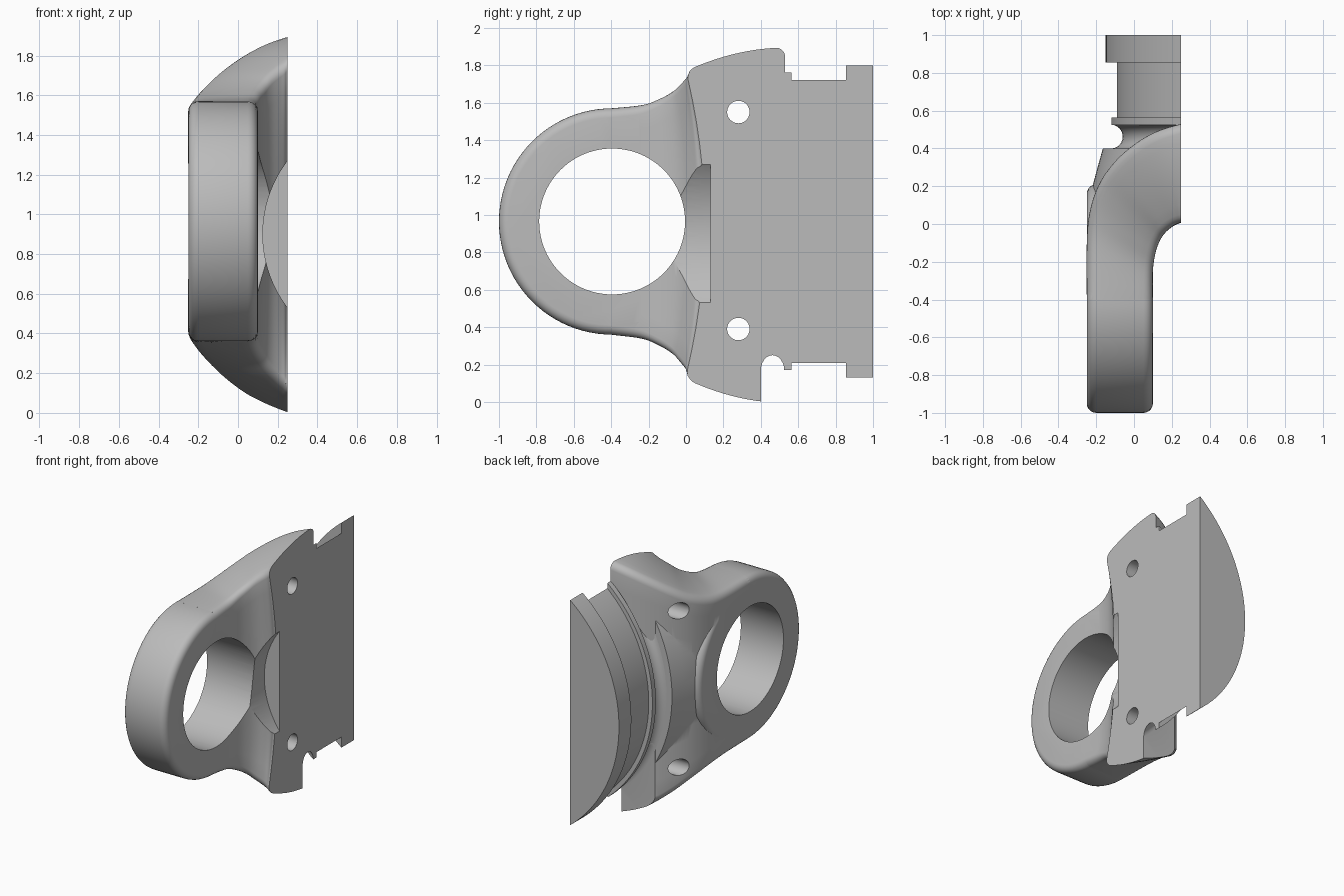
import bpy, bmesh, math
from mathutils import Vector

if "Cube" in bpy.data.objects:
    bpy.data.objects.remove(bpy.data.objects["Cube"], do_unlink=True)

grey = bpy.data.materials.new("plain grey")
grey.use_nodes = True
GREY = (0.5, 0.5, 0.5, 1)
grey.diffuse_color = GREY
grey.node_tree.nodes["Principled BSDF"].inputs["Base Color"].default_value = GREY

AXIS_X, AXIS_Z = 0.92, 0.965    # axis of the round plug, along y
RING_Y, RING_Z = -0.395, 0.965  # centre of the eye, along x
FACE_X = 0.25                   # flat mounting face


def finish(name, bm):
    bmesh.ops.recalc_face_normals(bm, faces=bm.faces)
    me = bpy.data.meshes.new(name)
    bm.to_mesh(me)
    bm.free()
    me.materials.append(grey)
    ob = bpy.data.objects.new(name, me)
    bpy.context.collection.objects.link(ob)
    return ob


def skin(name, rings, closed=False):
    """Join rings of points; cap the ends unless the rings close on themselves."""
    bm = bmesh.new()
    vs = [[bm.verts.new(p) for p in r] for r in rings]
    n = len(vs[0])
    pairs = list(zip(vs, vs[1:])) + ([(vs[-1], vs[0])] if closed else [])
    for a, b in pairs:
        for j in range(n):
            k = (j + 1) % n
            bm.faces.new((a[j], a[k], b[k], b[j]))
    if not closed:
        bm.faces.new(vs[0])
        bm.faces.new(vs[-1])
    return finish(name, bm)


def turned(name, profile, closed=False, seg=160):
    """Turn a (y, radius) profile round the plug axis."""
    ang = [2 * math.pi * (i + 0.5) / seg for i in range(seg)]
    return skin(name, [[(AXIS_X + r * math.cos(a), y, AXIS_Z + r * math.sin(a)) for a in ang]
                       for y, r in profile], closed)


def rod_x(name, y, z, r, x0, x1, edge=0.0, seg=96):
    """Cylinder along x with optional rounded rims."""
    prof = [(x0, r), (x1, r)]
    if edge:
        arc = [(edge * (1 - math.cos(i * math.pi / 10)), r - edge * (1 - math.sin(i * math.pi / 10)))
               for i in range(6)]
        prof = [(x0 + a, q) for a, q in arc] + [(x1 - a, q) for a, q in reversed(arc)]
    ang = [2 * math.pi * i / seg for i in range(seg)]
    return skin(name, [[(x, y + q * math.cos(a), z + q * math.sin(a)) for a in ang] for x, q in prof])


def block(name, lo, hi):
    bm = bmesh.new()
    bmesh.ops.create_cube(bm, size=1)
    for v in bm.verts:
        v.co = [hi[i] if v.co[i] > 0 else lo[i] for i in range(3)]
    return finish(name, bm)


def combine(ob, other, op):
    """Apply a boolean and remove the second object."""
    m = ob.modifiers.new(op, 'BOOLEAN')
    m.operation, m.object, m.solver = op, other, 'EXACT'
    bpy.context.view_layer.update()
    with bpy.context.temp_override(object=ob, active_object=ob, selected_objects=[ob]):
        bpy.ops.object.modifier_apply(modifier=m.name)
    bpy.data.objects.remove(other, do_unlink=True)


# Arm stations: inner x, y; outer x, y; half height at inner and outer edge
STATIONS = [
    (0.10, -0.40, -0.25, -0.40, 0.605, 0.605),
    (0.10, -0.25, -0.25, -0.10, 0.625, 0.605),
    (0.115, -0.15, -0.235, 0.06, 0.665, 0.625),
    (0.14, -0.085, -0.19, 0.20, 0.705, 0.675),
    (0.17, -0.045, -0.11, 0.32, 0.745, 0.75),
    (0.21, -0.015, 0.0, 0.42, 0.78, 0.83),
    (0.235, -0.005, 0.12, 0.49, 0.80, 0.895),
    (0.25, 0.0, 0.25, 0.53, 0.815, 0.94),
    (0.30, 0.01, 0.30, 0.54, 0.82, 0.95)]


def station(f):
    """Smooth interpolation through the stations."""
    n = len(STATIONS) - 1
    i = min(int(f), n - 1)
    t = f - i
    p = [STATIONS[min(max(i + k, 0), n)] for k in (-1, 0, 1, 2)]
    return [0.5 * (2 * b + (c - a) * t + (2 * a - 5 * b + 4 * c - d) * t * t
                   + (3 * b - a - 3 * c + d) * t ** 3) for a, b, c, d in zip(*p)]


def arm_section(f, rad=0.05):
    ix, iy, ox, oy, hi, ho = station(f)
    t = min(f / 7, 1)
    a, b = Vector((ix, iy)), Vector((ox, oy))
    w = (b - a).length
    # half outline as (distance across, fall from the edge height)
    arc = [(rad * (1 - math.cos(k * math.pi / 10)), rad * (1 - math.sin(k * math.pi / 10))) for k in range(6)]
    top = arc + [(rad + (w - 2 * rad) * k / 8, 0) for k in range(1, 8)] + [(w - q, d) for q, d in reversed(arc)]

    def half(q):
        u = q / w
        return hi + (ho - hi) * u + 0.12 * t * u * (1 - u)

    pts = [(q, half(q) - d) for q, d in top]
    low = [(q, -z * (1 + 0.022 * t)) for q, z in reversed(pts)]

    def side(p, q, n=14):
        return [(p[0], p[1] + (q[1] - p[1]) * k / n) for k in range(1, n)]

    loop = pts + side(pts[-1], low[0]) + low + side(low[-1], pts[0])
    out = []
    for q, z in loop:
        u = q / w
        hollow = 0.1 * t ** 2 * (1 - min(1, abs(z) / hi) ** 2) * (1 - u)   # dished inner side
        c = a.lerp(b, u)
        out.append((c.x, c.y + hollow, 0.955 + 0.01 * (1 - t) + z))
    return out


# Bracket: curved arm, eye and round flank
bracket = skin("bracket", [arm_section(i / 5) for i in range(41)])
combine(bracket, rod_x("eye", RING_Y, RING_Z, 0.605, -0.25, 0.10, 0.05), 'UNION')
flank = turned("flank", [(0.06, 1.15), (0.12, 1.153), (0.2, 1.14), (0.3, 1.113), (0.4, 1.085)])
combine(flank, block("limit", (-0.03, -2, -2), (4, 2, 4)), 'DIFFERENCE')
combine(bracket, flank, 'UNION')

# Eye bore and two screw holes
combine(bracket, rod_x("bore", RING_Y, RING_Z, 0.39, -1, 1), 'DIFFERENCE')
for z in (0.39, 1.55):
    combine(bracket, rod_x("screw_hole", 0.28, z, 0.06, -1, 1, seg=40), 'DIFFERENCE')

# Curved pocket in the inner side
ang = [2 * math.pi * (i + 0.5) / 96 for i in range(96)]
pocket = skin("pocket", [[(0.735 + 0.61 * math.cos(a), y, 0.9 + 0.61 * math.sin(a)) for a in ang]
                         for y in (-0.3, 0.13)])
combine(bracket, pocket, 'DIFFERENCE')

# Groove with a round floor, open through the lower half of the bracket
floor = [(0.4625 - 0.0625 * math.cos(k * math.pi / 12), 1.04 - 0.06 * math.sin(k * math.pi / 12))
         for k in range(13)]
groove = turned("groove", [(0.4, 1.5)] + floor + [(0.6, 1.04), (0.6, 1.5)], closed=True)
combine(groove, block("upper_half", (-3, -1, 0.965), (4, 2, 4)), 'DIFFERENCE')
combine(bracket, groove, 'DIFFERENCE')

# Round plug with groove, lip, neck and end flange
plug = turned("plug", [(0.35, 1.04)] + floor + [
    (0.565, 1.04), (0.565, 1.01), (0.855, 1.01), (0.855, 1.07), (1.0, 1.07)])

# Trim both parts to the flat face and smooth the curved surfaces
for ob in (bracket, plug):
    combine(ob, block("trim", (FACE_X, -3, -3), (4, 3, 5)), 'DIFFERENCE')
    bpy.ops.object.select_all(action='DESELECT')
    ob.select_set(True)
    bpy.context.view_layer.objects.active = ob
    bpy.ops.object.shade_smooth_by_angle(angle=math.radians(30))
